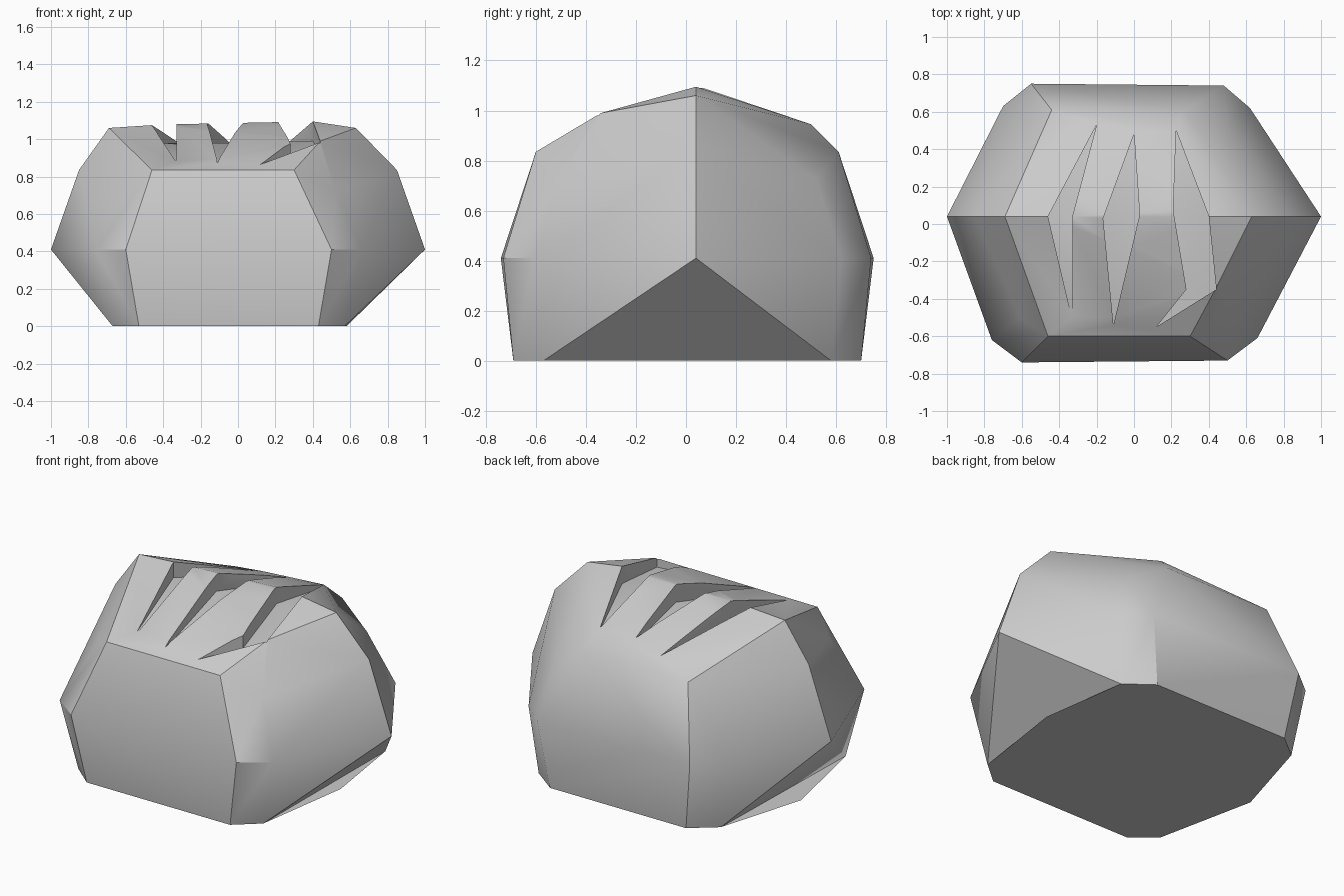
import bpy, bmesh

if "Cube" in bpy.data.objects:
    bpy.data.objects.remove(bpy.data.objects["Cube"])


def make_object(name, bm):
    bmesh.ops.recalc_face_normals(bm, faces=bm.faces)
    mesh = bpy.data.meshes.new(name)
    bm.to_mesh(mesh)
    bm.free()
    obj = bpy.data.objects.new(name, mesh)
    bpy.context.collection.objects.link(obj)
    return obj


# loaf body: convex shell through the base, waist, shoulder and crown rings
base = [(-.53, -.69), (.43, -.69), (.57, -.57), (.58, .58),
        (.42, .70), (-.49, .70), (-.64, .58), (-.67, -.57)]
waist = [(-.60, -.74), (.50, -.73), (.66, -.61), (1, .04), (.62, .62),
         (.48, .74), (-.55, .75), (-.70, .63), (-.76, -.62), (-1, .04)]
shoulder = [(-.46, -.60), (.30, -.60), (.27, .61), (-.44, .61), (.85, .04), (-.85, .04)]
corners = [(-.61, -.50), (.52, -.51), (.50, .52), (-.57, .52)]
crown = [(-.69, .04, 1.06), (-.46, .04, 1.075), (-.33, .04, 1.08), (.03, .05, 1.08),
         (.21, .07, 1.09), (.40, .04, 1.095), (.63, .04, 1.06),
         (.44, -.34, .99), (.225, .5, .945), (0, .48, .93), (-.2, .53, .90)]
points = list(crown)
for ring, z in ((base, 0), (waist, .41), (shoulder, .835), (corners, .725)):
    points += [(x, y, z) for x, y in ring]
bm = bmesh.new()
for p in points:
    bm.verts.new(p)
hull = bmesh.ops.convex_hull(bm, input=bm.verts)
bmesh.ops.delete(bm, geom=[v for v in bm.verts if not v.link_faces], context='VERTS')
bmesh.ops.dissolve_limit(bm, angle_limit=.02, verts=bm.verts, edges=bm.edges)
loaf = make_object("loaf", bm)

# three scored slashes across the crown: outline with floor height
slashes = [
    [(-.2, .53, .88), (-.46, .04, .98), (-.33, -.51, .88), (-.33, .04, .98)],
    [(0, .48, .91), (-.165, .03, .98), (-.11, -.54, .86), (.03, .05, .98)],
    [(.225, .5, .93), (.21, .07, .99), (.28, -.35, .90), (.12, -.55, .85),
     (.44, -.35, .93), (.40, .04, .99)],
]
for i, outline in enumerate(slashes):
    bm = bmesh.new()
    low = [bm.verts.new(p) for p in outline]
    high = [bm.verts.new((x, y, 1.3)) for x, y, z in outline]
    n = len(low)
    bm.faces.new(low)
    bm.faces.new(high)
    for k in range(n):
        j = (k + 1) % n
        bm.faces.new((low[k], low[j], high[j], high[k]))
    bmesh.ops.triangulate(bm, faces=bm.faces)
    cutter = make_object(f"slash_cutter_{i}", bm)
    cutter.hide_render = True
    mod = loaf.modifiers.new("slash", 'BOOLEAN')
    mod.operation = 'DIFFERENCE'
    mod.solver = 'EXACT'
    mod.object = cutter
    bpy.context.view_layer.objects.active = loaf
    bpy.ops.object.modifier_apply(modifier=mod.name)
    bpy.data.objects.remove(cutter)

# thin base flaps jutting out under the overhanging ends
for name, a, b, tip in (("base_flap_right", base[2], base[3], (.66, .04)),
                        ("base_flap_left", base[6], base[7], (-.80, .04))):
    bm = bmesh.new()
    bm.faces.new([bm.verts.new((x, y, 0)) for x, y in (a, tip, b)])
    make_object(name, bm)

bpy.ops.object.select_all(action='DESELECT')
loaf.select_set(True)
bpy.context.view_layer.objects.active = loaf
bpy.ops.object.shade_smooth_by_angle(angle=.6)
